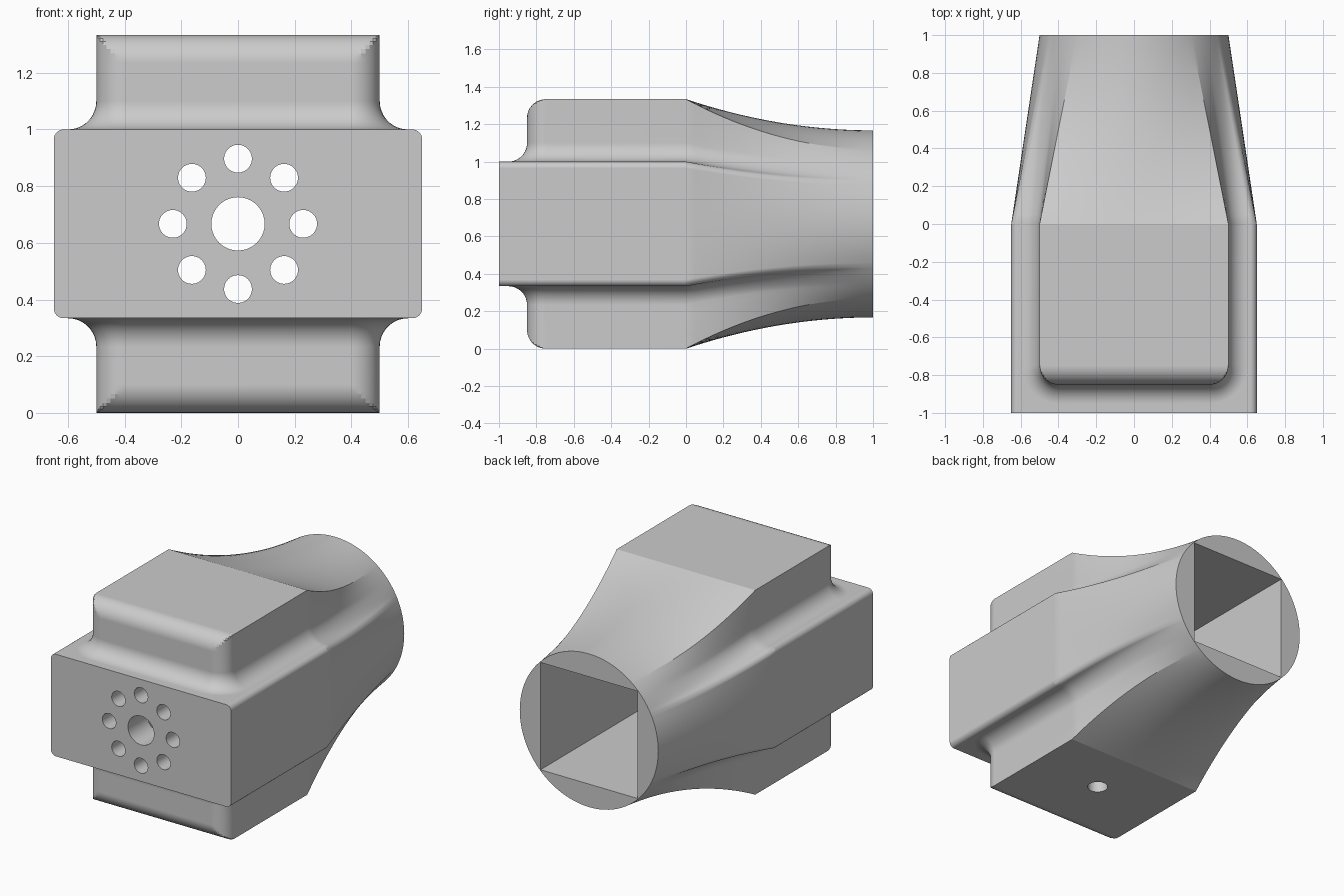
import bpy
import bmesh
from math import sin, cos, pi, atan2, hypot, sqrt
from mathutils import Matrix

old = bpy.data.objects.get("Cube")
if old:
    bpy.data.objects.remove(old, do_unlink=True)

ZC = 0.667                      # height of the long axis
BOX_W, BOX_H = 0.65, 0.333      # half sizes of the wide box
TALL_W, TALL_H = 0.5, 0.667     # half sizes of the tall block
FILLET, CORNER = 0.1, 0.035
FRONT, TALL_FRONT = -1.0, -0.85
TUBE_R, SOCKET = 0.5, 0.35
ARC = 9

grey = bpy.data.materials.new("light grey")
grey.diffuse_color = (0.6, 0.6, 0.6, 1)
grey.use_nodes = True
grey.node_tree.nodes["Principled BSDF"].inputs["Base Color"].default_value = grey.diffuse_color


def arc(cx, cz, r, a0, a1):
    return [(cx + r * cos(a0 + (a1 - a0) * i / ARC), cz + r * sin(a0 + (a1 - a0) * i / ARC))
            for i in range(ARC + 1)]


def line(p, q, n):
    return [(p[0] + (q[0] - p[0]) * i / n, p[1] + (q[1] - p[1]) * i / n) for i in range(n)]


def full_turn(quarter):
    """Mirror a quarter outline (from +x to +z) into a closed outline."""
    half = quarter + [(-x, z) for x, z in reversed(quarter[:-1])]
    return half + [(x, -z) for x, z in reversed(half[1:-1])]


def finish(name, bm):
    bmesh.ops.recalc_face_normals(bm, faces=bm.faces)
    mesh = bpy.data.meshes.new(name)
    bm.to_mesh(mesh)
    bm.free()
    mesh.materials.append(grey)
    obj = bpy.data.objects.new(name, mesh)
    bpy.context.collection.objects.link(obj)
    return obj


def skin(name, rings):
    """Closed solid through a row of matching rings."""
    bm = bmesh.new()
    rows = [[bm.verts.new(p) for p in ring] for ring in rings]
    n = len(rows[0])
    for a, b in zip(rows, rows[1:]):
        for i in range(n):
            j = (i + 1) % n
            bm.faces.new((a[i], a[j], b[j], b[i]))
    bm.faces.new(rows[0])
    bm.faces.new(rows[-1])
    return finish(name, bm)


def cylinder(name, r, length, matrix):
    bm = bmesh.new()
    bmesh.ops.create_cone(bm, cap_ends=True, segments=40, radius1=r, radius2=r,
                          depth=length, matrix=matrix)
    return finish(name, bm)


def combine(target, other, operation):
    mod = target.modifiers.new(operation.lower(), 'BOOLEAN')
    mod.operation, mod.solver, mod.object = operation, 'EXACT', other
    bpy.context.view_layer.objects.active = target
    bpy.ops.object.modifier_apply(modifier=mod.name)
    bpy.data.objects.remove(other, do_unlink=True)


# Wide box with softened long edges
box_corner = arc(BOX_W - CORNER, BOX_H - CORNER, CORNER, 0, pi / 2)
box_outline = full_turn([(BOX_W, 0)] + box_corner + [(0, BOX_H)])
body = skin("adapter_body", [[(x, y, ZC + z) for x, z in box_outline] for y in (FRONT, 0)])


# Tall block: stacked plan outlines that flare into the box and round off at the front
def plan_ring(z, flare, front):
    r = FILLET + flare
    right = arc(TALL_W - FILLET, TALL_FRONT + FILLET, r, 0, -pi / 2)
    right = [(TALL_W + flare, 0)] + right
    outline = right + [(-x, y) for x, y in reversed(right)]
    return [(x, max(y, front), ZC + z) for x, y in outline]


levels = []
for i in range(ARC + 1):
    a = pi / 2 * i / ARC
    levels.append((BOX_H + FILLET * (1 - cos(a)), FILLET * (1 - sin(a)), -1))
for i in range(ARC + 1):
    a = pi / 2 * i / ARC
    levels.append((TALL_H - FILLET + FILLET * sin(a), 0,
                   TALL_FRONT + FILLET - FILLET * cos(a)))
lower = [(-z, f, y) for z, f, y in reversed(levels)]
tall = skin("tall_block", [plan_ring(*lv) for lv in lower + levels])
combine(body, tall, 'UNION')

# Rear transition from the cross-shaped section to a round end
quarter = line((BOX_W, 0), box_corner[0], 6) + box_corner
quarter += arc(TALL_W + FILLET, BOX_H + FILLET, FILLET, -pi / 2, -pi)
quarter += line((TALL_W, BOX_H + FILLET), (TALL_W, TALL_H), 6)[1:]
quarter += line((TALL_W, TALL_H), (0, TALL_H), 10) + [(0, TALL_H)]
section = full_turn(quarter)
rings = []
STEPS = 20
for i in range(STEPS + 1):
    t = i / STEPS
    k = (1 - t) ** 2
    ring = []
    for x, z in section:
        s = TUBE_R / hypot(x, z)
        ring.append((x * (1 - t) + x * s * t, t, ZC + z * k + z * s * (1 - k)))
    rings.append(ring)
combine(body, skin("rear_transition", rings), 'UNION')

# Square socket open at the back
bm = bmesh.new()
bmesh.ops.create_cube(bm, size=1, matrix=Matrix.Translation((0, 0.15, ZC)) @
                      Matrix.Diagonal((2 * SOCKET, 1.9, 2 * SOCKET, 1)))
combine(body, finish("socket_cutter", bm), 'DIFFERENCE')

# Centre hole and ring of bolt holes through the front wall
turn = Matrix.Rotation(pi / 2, 4, 'X')
holes = [(0, 0, 0.094)]
holes += [(0.23 * cos(i * pi / 4), 0.23 * sin(i * pi / 4), 0.049) for i in range(8)]
for x, z, r in holes:
    place = Matrix.Translation((x, FRONT + 0.1, ZC + z)) @ turn
    combine(body, cylinder("hole_cutter", r, 0.5, place), 'DIFFERENCE')

# Fixing hole through the underside
place = Matrix.Translation((0, -0.35, 0.15))
combine(body, cylinder("hole_cutter", 0.062, 0.5, place), 'DIFFERENCE')

# Smooth curves, crisp edges
bpy.ops.object.select_all(action='DESELECT')
body.select_set(True)
bpy.context.view_layer.objects.active = body
bpy.ops.object.shade_smooth_by_angle(angle=0.25)
weighted = body.modifiers.new("even_shading", 'WEIGHTED_NORMAL')
weighted.keep_sharp = True
